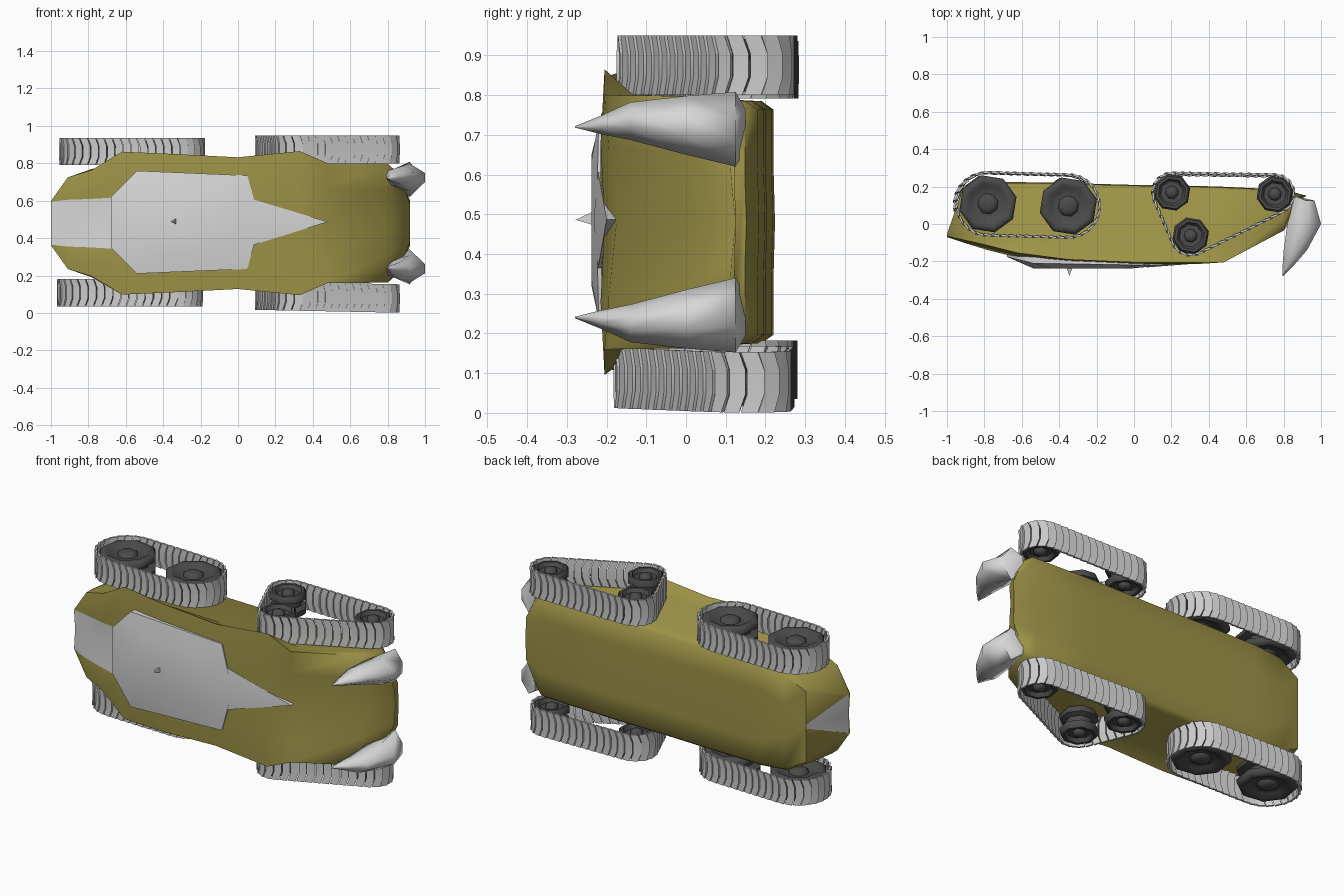
import bpy, bmesh, math
from mathutils import Vector
from mathutils.geometry import convex_hull_2d

if "Cube" in bpy.data.objects:
    bpy.data.objects.remove(bpy.data.objects["Cube"])

ZC = 0.48  # mid-plane of the vehicle, which lies on its side (its roof faces -y)


def material(name, rgb):
    m = bpy.data.materials.new(name)
    m.diffuse_color = (*rgb, 1)
    m.use_nodes = True
    m.node_tree.nodes["Principled BSDF"].inputs["Base Color"].default_value = m.diffuse_color
    return m


OLIVE = material("olive paint", (0.34, 0.293, 0.063))
GREY = material("light grey plate", (0.68, 0.68, 0.68))
TREAD = material("tread grey", (0.6, 0.6, 0.6))
DARK = material("dark wheel", (0.07, 0.07, 0.07))


def make(name, verts, faces, mats, angle=35, grey_faces=()):
    me = bpy.data.meshes.new(name)
    me.from_pydata([tuple(v) for v in verts], [], faces)
    for m in mats:
        me.materials.append(m)
    for i in grey_faces:
        me.polygons[i].material_index = 1
    bm = bmesh.new()
    bm.from_mesh(me)
    bmesh.ops.remove_doubles(bm, verts=bm.verts, dist=0.0005)
    bmesh.ops.recalc_face_normals(bm, faces=bm.faces)
    bm.to_mesh(me)
    bm.free()
    me.shade_smooth()
    me.set_sharp_from_angle(angle=math.radians(angle))
    ob = bpy.data.objects.new(name, me)
    bpy.context.collection.objects.link(ob)
    return ob


def loft(rings):
    """Joins equal closed rings with quads and caps both ends."""
    n = len(rings[0])
    verts = [p for r in rings for p in r]
    faces = [(k * n + i, k * n + (i + 1) % n, (k + 1) * n + (i + 1) % n, (k + 1) * n + i)
             for k in range(len(rings) - 1) for i in range(n)]
    faces += [tuple(range(n)), tuple(range(len(verts) - n, len(verts)))]
    return verts, faces


# Hull: x, channel y, deck y, deck w, flange y, flange w, wall y, wall w, bottom y, bottom w, keel w
stations = [
    (-1.00, -0.06, -0.07, 0.115, -0.065, 0.118, -0.06, 0.118, -0.055, 0.116, 0.114),
    (-0.91, -0.075, -0.10, 0.125, -0.085, 0.245, -0.03, 0.245, 0.205, 0.22, 0.01),
    (-0.78, -0.10, -0.14, 0.13, -0.115, 0.285, -0.03, 0.29, 0.22, 0.29, 0.10),
    (-0.62, -0.15, -0.18, 0.14, -0.155, 0.382, -0.08, 0.315, 0.22, 0.305, 0.15),
    (-0.35, -0.20, -0.20, 0.20, -0.19, 0.37, -0.11, 0.32, 0.215, 0.305, 0.15),
    (0.00, -0.215, -0.215, 0.20, -0.205, 0.352, -0.12, 0.32, 0.205, 0.305, 0.15),
    (0.33, -0.205, -0.215, 0.20, -0.205, 0.385, -0.15, 0.32, 0.20, 0.305, 0.15),
    (0.48, -0.175, -0.195, 0.19, -0.205, 0.32, -0.13, 0.318, 0.195, 0.305, 0.15),
    (0.80, 0.02, 0.00, 0.17, -0.035, 0.318, 0.03, 0.318, 0.18, 0.305, 0.15),
    (0.92, 0.125, 0.115, 0.10, 0.105, 0.26, 0.12, 0.265, 0.148, 0.265, 0.12),
]
rings = []
for x, yc, yd, wd, yf, wf, yw, ww, yb, wb, wk in stations:
    half = [(yd, wd), (yf, wf), (yw, ww), (yb - min(0.03, 0.2 * max(yb, 0)), wb), (yb, wb * 0.93), (yb, wk)]
    ring = [(yc, 0)] + half + [(yb + 0.004 * (x > -0.9), 0)] + [(y, -w) for y, w in reversed(half)]
    # rear edge is drawn in slightly towards its corners
    rings.append([Vector((x - (0.06 * (abs(w) > 0.2) if x > 0.9 else 0), y, ZC + w)) for y, w in ring])
verts, faces = loft(rings)
# grey nose channel on the deck, grey triangle under the nose
n = len(rings[0])
grey = [k * n + i for k in range(3) for i in (0, n - 1)] + [6, 7]
make("hull", verts, faces, [OLIVE, GREY], 58, grey)

# Roof plate: six-sided slab with a gently raised middle
edge = [(-0.68, -0.175, 0.135), (-0.54, -0.21, 0.275), (0.05, -0.22, 0.25), (0.12, -0.225, 0.0)]
full = edge + [(x, y, -w) for x, y, w in reversed(edge[:3])]
outer = [Vector((x, y, ZC + 0.005 + w)) for x, y, w in full]
base = [p + Vector((0, 0.06, 0)) for p in outer]
mid = Vector((-0.27, -0.235, ZC + 0.005))
inner = [Vector((mid.x + (p.x - mid.x) * 0.65, -0.238, mid.z + (p.z - mid.z) * 0.6)) for p in outer]
make("roof_plate", *loft([base, outer, inner]), [GREY], 60)

# Small roof spike
tip = [(-0.36, -0.234, 0.49), (-0.33, -0.234, 0.507), (-0.33, -0.234, 0.473), (-0.345, -0.278, 0.486)]
make("roof_spike", tip, [(0, 1, 2), (0, 1, 3), (1, 2, 3), (2, 0, 3)], [GREY], 10)

# Long pointed plate behind the roof
pts = [(0.07, -0.19, 0.36), (0.07, -0.19, 0.61), (0.48, -0.175, 0.487), (0.07, -0.222, 0.36),
       (0.07, -0.222, 0.61), (0.48, -0.2, 0.487), (0.07, -0.232, 0.487)]
make("tail_plate", pts, [(0, 1, 2), (0, 1, 4, 6, 3), (1, 2, 5, 4), (2, 0, 3, 5), (3, 6, 5), (6, 4, 5)],
     [GREY], 40)

# Rear horns: y, x front, x back, w inner, w outer
horn = [(0.125, 0.86, 0.965, 0.14, 0.328), (0.0, 0.82, 1.0, 0.17, 0.318),
        (-0.14, 0.80, 0.925, 0.207, 0.302), (-0.215, 0.795, 0.86, 0.222, 0.268),
        (-0.279, 0.793, 0.797, 0.238, 0.242)]
for s, side in ((1, "upper"), (-1, "lower")):
    rs = []
    for y, xa, xb, wa, wb in horn:
        xm, wm, q = xa + (xb - xa) * 0.55, (wa + wb) / 2, (wb - wa) * 0.27
        sec = [(xa, wm - q), (xm, wa), (xb, wm - q * 0.6), (xb, wm + q * 0.6), (xm, wb), (xa, wm + q)]
        rs.append([Vector((x, y + (0.025 if x == xa and y > 0.1 else 0), ZC + s * w)) for x, w in sec])
    make("rear_horn_" + side, *loft(rs), [GREY], 75)


def wheel(name, x, y, z, r, s, width):
    """Eight-sided twin-rim wheel with recessed face and hub cap."""
    h = width / 2
    prof = [(0.0, 0.97), (0.22, 0.94), (0.32, 0.8), (0.36, 0.62), (0.62, 0.62), (0.75, 0.92),
            (0.9, 0.92), (1.0, 0.7), (1.0, 0.38), (0.72, 0.2)]
    prof = prof + [(a, -b) for a, b in reversed(prof)]
    verts, faces = [], []
    for a, b in prof:
        for i in range(8):
            t = math.tau * (i + 0.3) / 8
            verts.append((x + r * a * math.cos(t), y + r * a * math.sin(t), z + s * h * b))
    for k in range(len(prof) - 1):
        for i in range(8):
            j = (i + 1) % 8
            q = (k * 8 + i, k * 8 + j, k * 8 + 8 + j, k * 8 + 8 + i)
            if k == 0:
                q = (q[0], q[2], q[3])
            elif k == len(prof) - 2:
                q = (q[0], q[1], q[2])
            faces.append(q)
    make(name, verts, faces, [DARK], 50)


def belt(name, wheels, gap, z, width, shear):
    """Chevron links laid along the taut outline around the wheels."""
    cloud = [Vector((x + (r + gap) * math.cos(math.tau * i / 32), y + (r + gap) * math.sin(math.tau * i / 32)))
             for x, y, r in wheels for i in range(32)]
    path = [cloud[i] for i in convex_hull_2d(cloud)]
    area = sum(a.x * b.y - b.x * a.y for a, b in zip(path, path[1:] + path[:1]))
    if area < 0:
        path.reverse()
    segs = list(zip(path, path[1:] + path[:1]))
    total = sum((b - a).length for a, b in segs)

    def at(d):
        d %= total
        for a, b in segs:
            L = (b - a).length
            if d <= L:
                t = (b - a) / max(L, 1e-9)
                return a + t * d, Vector((t.y, -t.x))
            d -= L
        return path[0], Vector((1, 0))

    count = round(total / 0.044)
    pitch = total / count
    verts, faces = [], []
    x0 = sum(w[0] for w in wheels) / len(wheels)
    for k in range(count):
        o = len(verts)
        for w, back in ((-0.5, 0.016), (-0.2, 0), (0.2, 0), (0.5, 0.016)):
            # leading edge lies slightly lower than the trailing edge
            for d, lift in ((0, 0), (pitch * 0.92, 0.006)):
                p, nrm = at(k * pitch + d - back)
                for t in (-0.009, 0.002):
                    c = p + nrm * (t + lift)
                    verts.append((c.x, c.y, z + w * width + shear * (c.x - x0)))
        for i in range(3):
            a, b = o + i * 4, o + i * 4 + 4
            faces += [(a, a + 2, b + 2, b), (a + 1, b + 1, b + 3, a + 3),
                      (a, b, b + 1, a + 1), (a + 2, a + 3, b + 3, b + 2)]
        faces += [(o, o + 1, o + 3, o + 2), (o + 12, o + 14, o + 15, o + 13)]
    make(name, verts, faces, [TREAD], 20)


# Four track units: wheels (x, y, radius), belt gap
front = [(-0.785, 0.105, 0.157), (-0.355, 0.093, 0.157)]
rear = [(0.2, 0.167, 0.1), (0.75, 0.158, 0.1), (0.3, -0.065, 0.1)]
units = [("front_upper", front, 0.011, 0.8635, 0.145, 1, 0.004, 0.003, 0),
         ("front_lower", front, 0.011, 0.109, 0.147, -1, -0.008, 0, 0),
         ("rear_upper", rear, 0.004, 0.875, 0.15, 1, 0.003, 0.002, 0),
         ("rear_lower", rear, 0.004, 0.086, 0.152, -1, 0.003, -0.006, -0.02)]
for name, wheels, gap, z, width, s, dx, dy, shear in units:
    moved = [(x + dx, y + dy, r) for x, y, r in wheels]
    belt(name + "_track", moved, gap, z, width, shear)
    for i, (x, y, r) in enumerate(moved):
        wheel(f"{name}_wheel_{i + 1}", x, y, z, r, s, width * 0.92)
